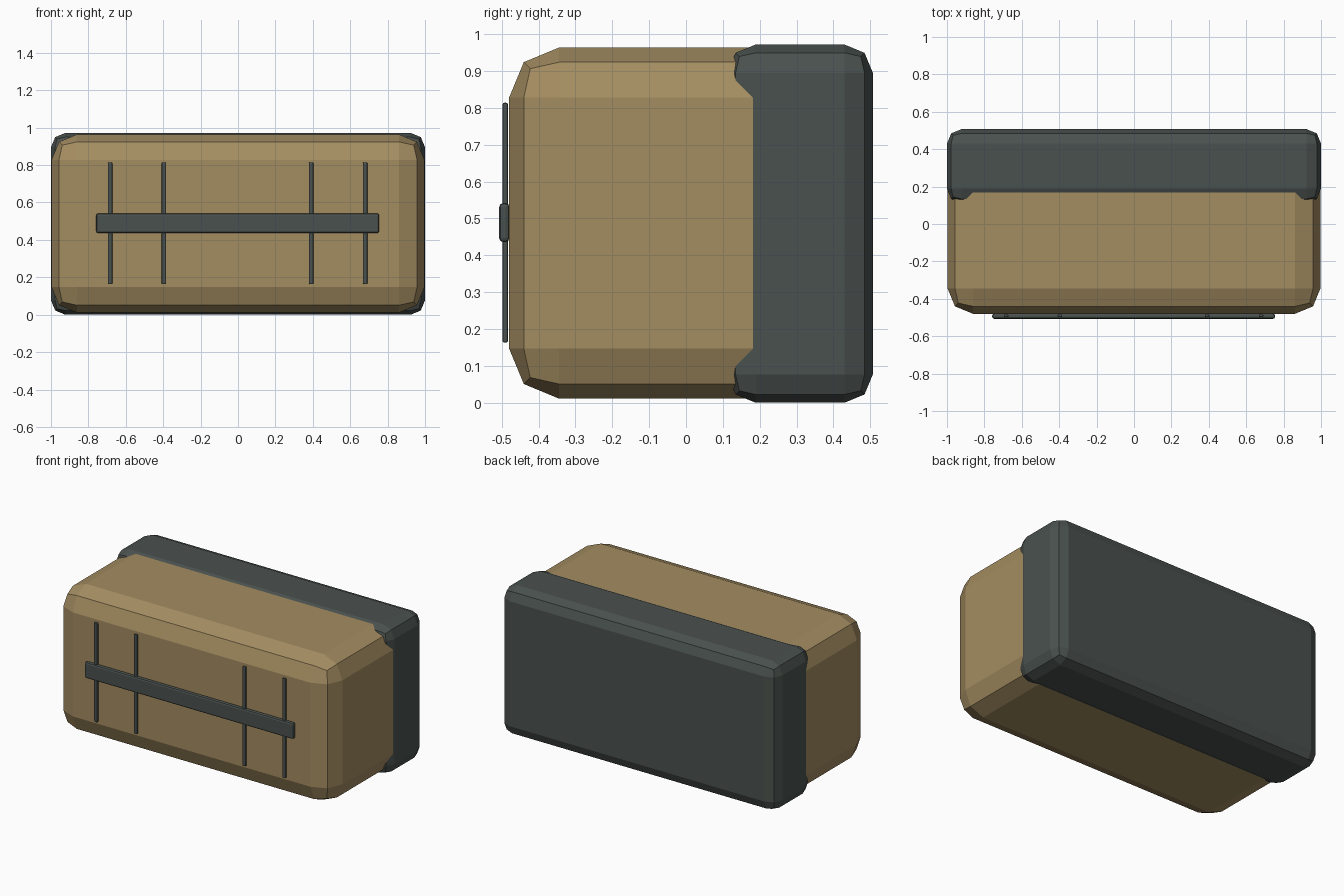
import bpy
import bmesh
from mathutils import Vector

default = bpy.data.objects.get("Cube")
if default:
    bpy.data.objects.remove(default, do_unlink=True)


def make_material(name, rgb):
    mat = bpy.data.materials.new(name)
    mat.use_nodes = True
    colour = (*rgb, 1.0)
    mat.diffuse_color = colour
    bsdf = next(n for n in mat.node_tree.nodes if n.type == "BSDF_PRINCIPLED")
    bsdf.inputs["Base Color"].default_value = colour
    return mat


def bevelled_box(name, low, high, bevel, mat):
    """Flat-shaded box between two corners with a two-step rounded edge."""
    low, high = Vector(low), Vector(high)
    size, centre = high - low, (low + high) / 2
    bm = bmesh.new()
    bmesh.ops.create_cube(bm, size=1.0)
    bmesh.ops.scale(bm, vec=size, verts=bm.verts)
    bmesh.ops.bevel(bm, geom=bm.edges[:], offset=bevel, offset_type="OFFSET",
                    segments=2, profile=0.5, affect="EDGES")
    bmesh.ops.recalc_face_normals(bm, faces=bm.faces)
    mesh = bpy.data.meshes.new(name)
    bm.to_mesh(mesh)
    bm.free()
    mesh.materials.append(mat)
    obj = bpy.data.objects.new(name, mesh)
    obj.location = centre
    bpy.context.collection.objects.link(obj)
    return obj


tan = make_material("tan", (0.37, 0.265, 0.12))
charcoal = make_material("charcoal", (0.068, 0.083, 0.076))

# Main case and the slightly larger cover around its back
bevelled_box("case_body", (-0.997, -0.48, 0.011), (0.997, 0.45, 0.964), 0.136, tan)
bevelled_box("back_cover", (-1, 0.112, 0), (1, 0.507, 0.972), 0.077, charcoal)

# Front trim: one wide rail across four thin upright bars
bevelled_box("front_rail", (-0.758, -0.507, 0.436), (0.754, -0.479, 0.542), 0.011, charcoal)
for number, x in enumerate((-0.684, -0.396, 0.391, 0.68), 1):
    bevelled_box(f"upright_bar_{number}", (x - 0.012, -0.498, 0.163),
                 (x + 0.012, -0.483, 0.814), 0.005, charcoal)
